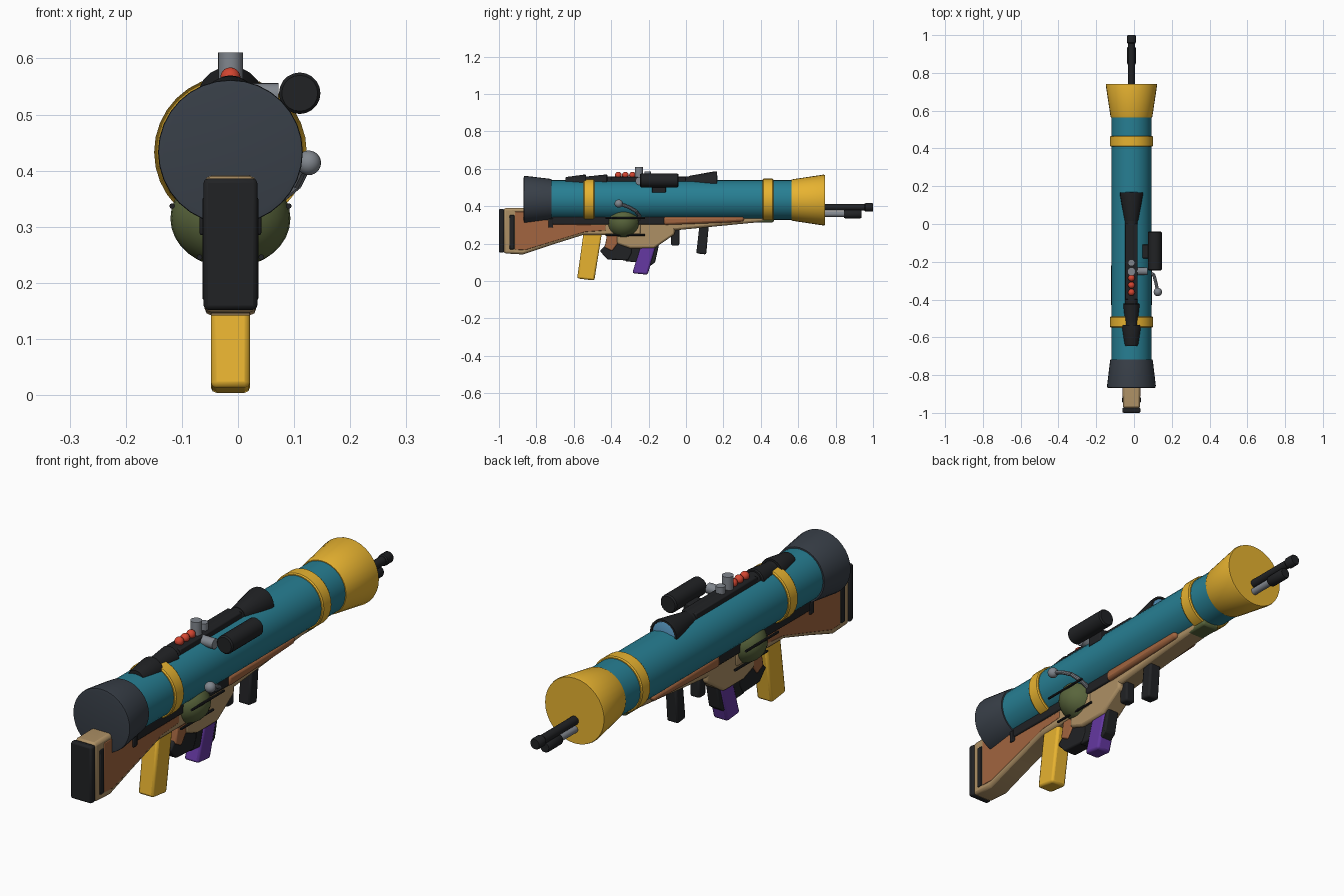
import bpy, bmesh, math
from mathutils import Vector, Matrix

if "Cube" in bpy.data.objects:
    bpy.data.objects.remove(bpy.data.objects["Cube"])

CX, TZ = -0.0135, 0.433          # shared mid-plane and tube axis height
COL = dict(teal=(.02, .21, .29), gold=(.80, .45, .03), dark=(.04, .05, .065), black=(.015, .016, .018),
           tan=(.42, .28, .13), brown=(.36, .13, .05), olive=(.10, .13, .045), purple=(.13, .04, .36),
           red=(.65, .06, .03), steel=(.22, .24, .27), glass=(.10, .32, .55))
MATS = {}


def finish(name, bm, color, bevel=0.0, seg=2):
    bmesh.ops.recalc_face_normals(bm, faces=bm.faces)
    me = bpy.data.meshes.new(name)
    bm.to_mesh(me)
    bm.free()
    for p in me.polygons:
        p.use_smooth = True
    me.set_sharp_from_angle(angle=math.radians(32))
    ob = bpy.data.objects.new(name, me)
    bpy.context.collection.objects.link(ob)
    if color not in MATS:
        MATS[color] = bpy.data.materials.new(color)
        MATS[color].diffuse_color = (*COL[color], 1)
    me.materials.append(MATS[color])
    if bevel:
        m = ob.modifiers.new("bevel", 'BEVEL')
        m.width, m.segments, m.limit_method = bevel, seg, 'ANGLE'
    return ob


def lathe(name, prof, color, x=CX, z=TZ, n=32):
    """Closed solid turned round a lengthwise axis; prof = (y, radius)."""
    bm = bmesh.new()
    rings = [[bm.verts.new((x + r * math.sin(2 * math.pi * i / n), y, z + r * math.cos(2 * math.pi * i / n)))
              for i in range(n)] for y, r in prof]
    for a, b in zip(rings, rings[1:]):
        for i in range(n):
            j = (i + 1) % n
            bm.faces.new((a[i], a[j], b[j], b[i]))
    bm.faces.new(rings[0])
    bm.faces.new(rings[-1])
    return finish(name, bm, color)


def slab(name, pts, half, color, bevel=0.006, x=CX):
    """Side outline (y, z) extruded across x."""
    bm = bmesh.new()
    f = bm.faces.new([bm.verts.new((x - half, y, z)) for y, z in pts])
    g = bmesh.ops.extrude_face_region(bm, geom=[f])
    bmesh.ops.translate(bm, vec=(2 * half, 0, 0), verts=[v for v in g['geom'] if isinstance(v, bmesh.types.BMVert)])
    return finish(name, bm, color, bevel)


def rod(name, a, b, r, color, n=16):
    a, b = Vector(a), Vector(b)
    d = b - a
    bm = bmesh.new()
    bmesh.ops.create_cone(bm, cap_ends=True, segments=n, radius1=r, radius2=r, depth=d.length,
                          matrix=Matrix.Translation((a + b) / 2) @ d.to_track_quat('Z', 'Y').to_matrix().to_4x4())
    return finish(name, bm, color)


def ball(name, c, r, color, n=20):
    bm = bmesh.new()
    bmesh.ops.create_uvsphere(bm, u_segments=n, v_segments=n // 2 + 2, radius=1,
                              matrix=Matrix.Translation(c) @ Matrix.Diagonal((*r, 1)))
    return finish(name, bm, color)


def box(y0, y1, z0, z1):
    return [(y0, z0), (y1, z0), (y1, z1), (y0, z1)]


# Launcher tube with flared ends and bands
lathe("launch_tube", [(-.73, .106), (.58, .106)], 'teal')
lathe("rear_cap", [(-.868, .118), (-.866, .128), (-.855, .129), (-.73, .114), (-.718, .112)], 'dark')
lathe("muzzle_flare", [(.565, .109), (.57, .111), (.735, .136), (.742, .134)], 'gold')
for nm, y in (("rear_band", -.519), ("front_band", .438)):
    lathe(nm, [(y - .029, .110), (y - .024, .114), (y + .024, .114), (y + .029, .110)], 'gold')

# Gun barrel poking through the muzzle
lathe("barrel", [(.3, .018), (.96, .018)], 'black', z=.394, n=16)
lathe("barrel_tip", [(.955, .019), (.96, .023), (.995, .023), (1.0, .02)], 'black', z=.394, n=16)
lathe("gas_tube", [(.5, .015), (.87, .015)], 'steel', z=.358, n=16)
lathe("gas_tube_tip", [(.845, .02), (.85, .023), (.932, .023), (.938, .02)], 'black', z=.358, n=16)

# Shoulder stock
slab("butt_plate", box(-1.0, -.972, .152, .386), .048, 'black', .008)
slab("stock", [(-.975, .148), (-.872, .142), (-.73, .19), (-.555, .245), (-.24, .245), (-.24, .32),
               (-.70, .335), (-.80, .392), (-.975, .39)], .046, 'tan', .012)
slab("stock_panel", [(-.915, .168), (-.86, .165), (-.72, .208), (-.54, .262), (-.43, .27), (-.43, .30), (-.71, .305),
                     (-.81, .372), (-.915, .372)], .048, 'brown', .003)
slab("stock_strap", box(-.944, -.918, .17, .352), .050, 'black', .003)

# Receiver under the tube
slab("receiver", box(-.72, -.10, .302, .345), .053, 'black')
slab("receiver_lug", box(-.735, -.71, .285, .335), .055, 'black', .004)
slab("receiver_belly", [(-.37, .20), (-.30, .175), (-.17, .175), (-.06, .25), (-.06, .32), (-.37, .32)], .042, 'tan', .01)

# Fore end and hand guard
slab("fore_end", [(-.20, .262), (-.05, .272), (.30, .306), (.43, .318), (.43, .345), (-.20, .345)], .042, 'tan', .012)
for nm, s in (("left_hand_guard", -1), ("right_hand_guard", 1)):
    slab(nm, [(-.12, .30), (.20, .312), (.31, .318), (.31, .345), (-.12, .345)], .018, 'brown', .012, CX + s * .042)
slab("fore_cap", box(.29, .47, .313, .36), .04, 'olive', .01)

# Magazines
slab("gold_magazine", [(-.582, .014), (-.49, .003), (-.45, .255), (-.548, .255)], .035, 'gold', .01)
slab("purple_magazine", [(-.287, .042), (-.205, .034), (-.132, .285), (-.213, .285)], .033, 'purple', .01)
slab("front_dark_magazine", [(-.20, .075), (-.165, .10), (-.125, .285), (-.19, .285)], .027, 'black')
slab("rear_dark_magazine", [(-.325, .105), (-.245, .10), (-.19, .27), (-.27, .27)], .027, 'black')

# Trigger group
slab("trigger_block", [(-.46, .16), (-.42, .115), (-.31, .11), (-.29, .15), (-.29, .20), (-.42, .205)], .03, 'black')
slab("trigger_grip", [(-.435, .18), (-.395, .16), (-.355, .215), (-.38, .265), (-.42, .26)], .036, 'brown')

# Small front grips
slab("short_grip", box(-.08, -.036, .19, .29), .022, 'black', .008)
slab("long_grip", [(.055, .148), (.108, .142), (.122, .30), (.072, .30)], .026, 'black', .008)

# Olive drum with side rods
ball("drum", (CX, -.334, .315), (.107, .092, .088), 'olive', 28)
for side, s in (("left", -1), ("right", 1)):
    rod(side + "_upper_rod", (CX + s * .104, -.43, .337), (CX + s * .104, -.22, .337), .005, 'black', 8)
    rod(side + "_lower_rod", (CX + s * .055, -.43, .246), (CX + s * .055, -.22, .246), .005, 'black', 8)

# Bolt handle
ball("bolt_knob", (.126, -.36, .414), (.022, .022, .022), 'steel')
path = [(.126, -.36, .414), (.116, -.31, .397), (.105, -.27, .375), (.075, -.25, .35), (.03, -.25, .33)]
for i, (a, b) in enumerate(zip(path, path[1:])):
    rod(f"bolt_arm_{i}", a, b, .009, 'steel', 10)

# Main scope on top
SZ = .526
lathe("scope_body", [(-.55, .034), (.03, .034)], 'black', z=SZ, n=20)
lathe("scope_objective", [(.015, .036), (.15, .06), (.167, .06), (.167, .052), (.155, .05)], 'black', z=SZ, n=20)
lathe("scope_lens", [(.15, .05), (.164, .05), (.169, .03)], 'glass', z=SZ, n=20)
lathe("scope_ring", [(-.54, .032), (-.425, .044), (-.42, .04)], 'black', z=SZ, n=20)
lathe("scope_eyepiece", [(-.645, .036), (-.635, .039), (-.545, .051), (-.535, .05)], 'black', z=.518, n=20)
slab("scope_rail", box(-.40, .0, .525, .556), .033, 'black', .004)
rod("tall_turret", (CX, -.252, .53), (CX, -.252, .611), .022, 'steel', 20)
rod("short_turret", (CX, -.205, .53), (CX, -.205, .585), .018, 'steel', 20)
rod("side_turret", (CX, -.25, .535), (.072, -.25, .535), .021, 'steel', 20)
for i in range(3):
    ball(f"red_bead_{i}", (CX, -.286 - i * .038, .566), (.018, .018, .018), 'red', 16)

# Side scope and its mount
lathe("side_scope", [(-.246, .032), (-.24, .037), (-.046, .037), (-.04, .032)], 'black', x=.110, z=.538, n=20)
slab("side_scope_mount", box(-.182, -.108, .472, .525), .022, 'black', .004, .066)

for m in bpy.data.materials:
    if m.users and not m.is_grease_pencil:
        m.use_nodes = True
        m.node_tree.nodes["Principled BSDF"].inputs["Base Color"].default_value = m.diffuse_color
